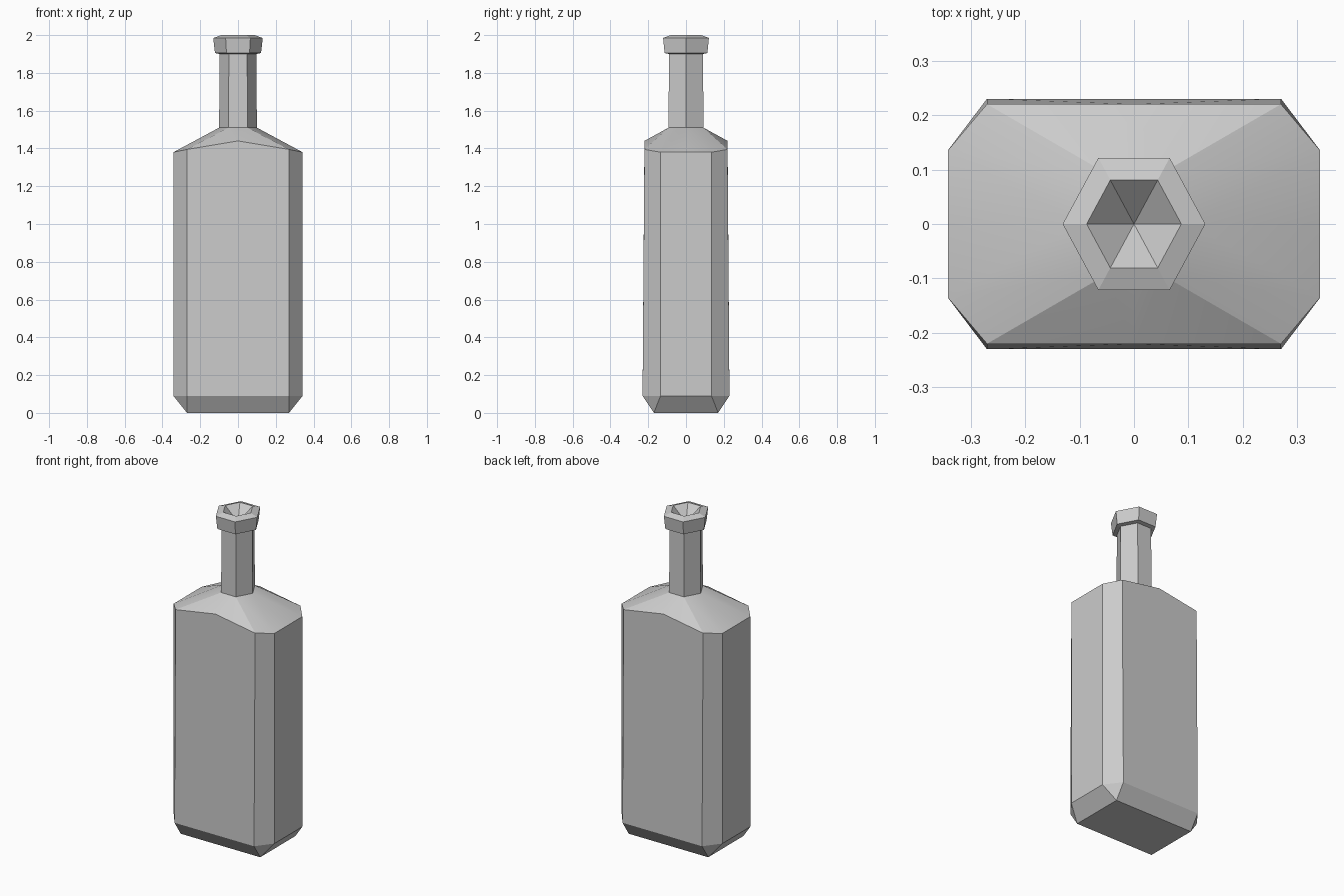
import bpy, bmesh, math

cube = bpy.data.objects.get("Cube")
if cube:
    bpy.data.objects.remove(cube, do_unlink=True)

grey = bpy.data.materials.new("plain_grey")
grey.use_nodes = True
colour = (0.6, 0.6, 0.6, 1)
grey.diffuse_color = colour
grey.node_tree.nodes["Principled BSDF"].inputs["Base Color"].default_value = colour


def finish(name, bm):
    bmesh.ops.recalc_face_normals(bm, faces=bm.faces)
    mesh = bpy.data.meshes.new(name)
    bm.to_mesh(mesh)
    bm.free()
    mesh.materials.append(grey)
    obj = bpy.data.objects.new(name, mesh)
    bpy.context.collection.objects.link(obj)
    bpy.ops.object.select_all(action='DESELECT')
    obj.select_set(True)
    bpy.context.view_layer.objects.active = obj
    bpy.ops.object.shade_smooth_by_angle(angle=math.radians(15))
    return obj


def hexagon(bm, radius, z):
    """Six-sided ring, slightly stretched front to back, with a corner on +x."""
    return [bm.verts.new((radius * math.cos(math.radians(a)),
                          1.07 * radius * math.sin(math.radians(a)), z))
            for a in range(0, 360, 60)]


def bridge(bm, low, high):
    for i in range(len(low)):
        j = (i + 1) % len(low)
        bm.faces.new((low[i], low[j], high[j], high[i]))


# Body: one quarter, mirrored to all four corners
bm = bmesh.new()
base = bm.verts.new((0.27, 0.17, 0))
base_x = bm.verts.new((0, 0.17, 0))
base_y = bm.verts.new((0.27, 0, 0))
base_mid = bm.verts.new((0, 0, 0))
low_side_mid = bm.verts.new((0.342, 0, 0.09))
low_side = bm.verts.new((0.342, 0.135, 0.09))
low_face = bm.verts.new((0.27, 0.23, 0.09))
low_face_mid = bm.verts.new((0, 0.23, 0.09))
top_side_mid = bm.verts.new((0.342, 0, 1.38))
top_side = bm.verts.new((0.342, 0.135, 1.38))
top_face = bm.verts.new((0.27, 0.22, 1.395))
top_face_mid = bm.verts.new((0, 0.22, 1.44))
neck_side = bm.verts.new((0.1, 0, 1.51))
neck_corner = bm.verts.new((0.05, 0.0926, 1.51))
neck_face_mid = bm.verts.new((0, 0.0926, 1.51))
for face in (
    # base and its bevel
    (base_mid, base_x, base, base_y),
    (base_y, base, low_side, low_side_mid),
    (base, low_face, low_side),
    (base, base_x, low_face_mid, low_face),
    # walls
    (low_side_mid, low_side, top_side, top_side_mid),
    (low_side, low_face, top_face, top_side),
    (low_face, low_face_mid, top_face_mid, top_face),
    # shoulder
    (top_side_mid, top_side, neck_side),
    (top_side, top_face, neck_corner, neck_side),
    (top_face, top_face_mid, neck_corner),
    (top_face_mid, neck_face_mid, neck_corner),
):
    bm.faces.new(face)
for axis in 'XY':
    bmesh.ops.mirror(bm, geom=bm.verts[:] + bm.edges[:] + bm.faces[:],
                     axis=axis, merge_dist=0.0005)
bmesh.ops.remove_doubles(bm, verts=bm.verts, dist=0.0005)
finish("bottle_body", bm)

# Neck
bm = bmesh.new()
bridge(bm, hexagon(bm, 0.1, 1.51), hexagon(bm, 0.097, 1.905))
finish("bottle_neck", bm)

# Lip with a conical hollow mouth
bm = bmesh.new()
rings = [hexagon(bm, r, z) for r, z in
         ((0.097, 1.9), (0.122, 1.905), (0.131, 1.985), (0.087, 2.0))]
for low, high in zip(rings, rings[1:]):
    bridge(bm, low, high)
hollow = bm.verts.new((0, 0, 1.92))
mouth = rings[-1]
for i in range(6):
    bm.faces.new((mouth[i], mouth[(i + 1) % 6], hollow))
finish("bottle_lip", bm)
